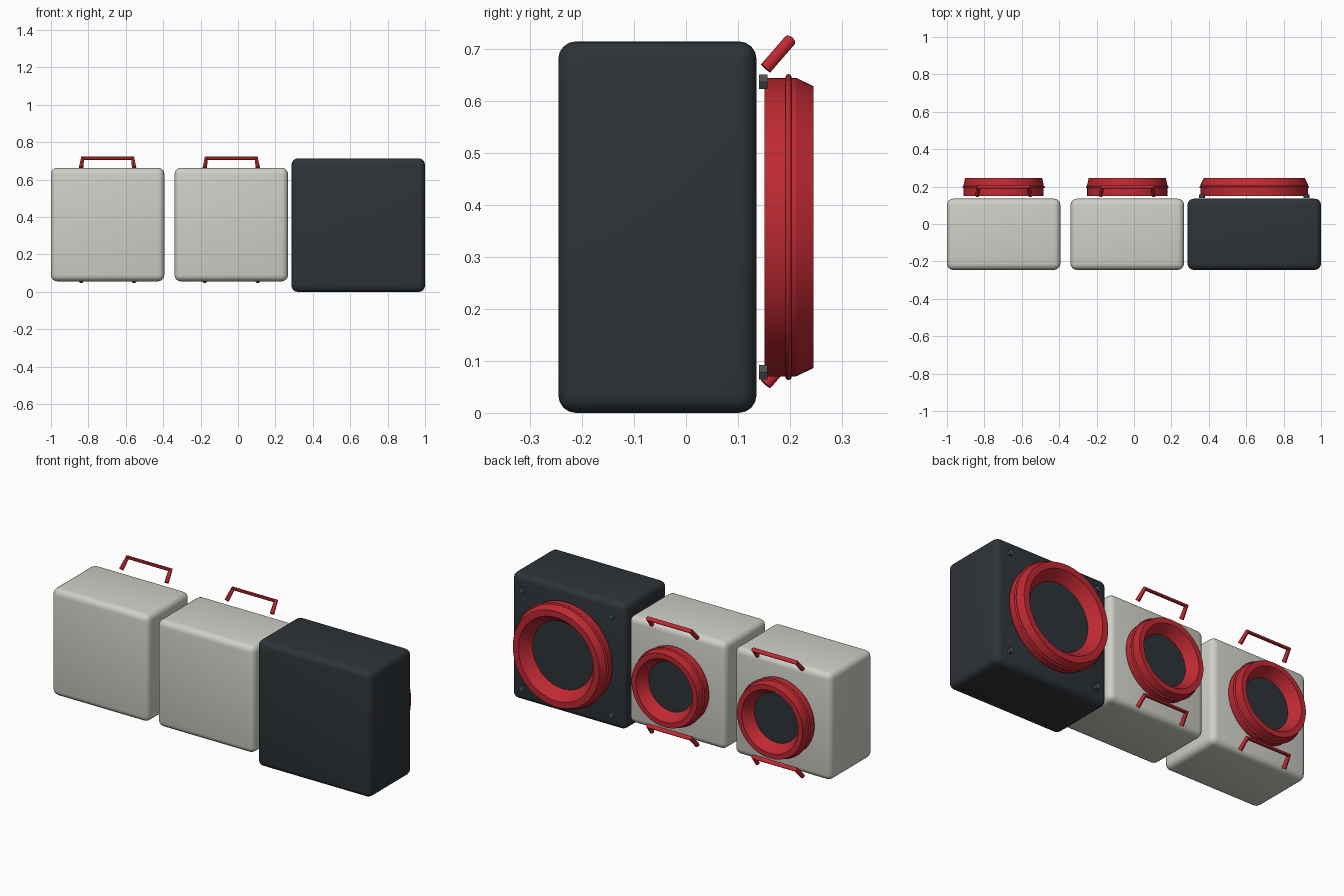
import bpy, bmesh
from math import cos, sin, tau, radians
from mathutils import Matrix

if "Cube" in bpy.data.objects:
    bpy.data.objects.remove(bpy.data.objects["Cube"])


def material(name, rgb):
    m = bpy.data.materials.new(name)
    m.diffuse_color = (*rgb, 1)
    m.use_nodes = True
    m.node_tree.nodes["Principled BSDF"].inputs["Base Color"].default_value = m.diffuse_color
    return m


RED = material("red", (0.52, 0.022, 0.032))
LIGHT = material("light_grey", (0.62, 0.63, 0.57))
DARK = material("dark_grey", (0.028, 0.034, 0.040))
STEEL = material("bolt_grey", (0.07, 0.08, 0.085))


def finish(name, bm, mat, angle=35):
    bmesh.ops.recalc_face_normals(bm, faces=bm.faces)
    me = bpy.data.meshes.new(name)
    bm.to_mesh(me)
    bm.free()
    ob = bpy.data.objects.new(name, me)
    bpy.context.collection.objects.link(ob)
    me.materials.append(mat)
    smooth(ob, angle)
    return ob


def smooth(ob, angle):
    bpy.ops.object.select_all(action='DESELECT')
    ob.select_set(True)
    bpy.context.view_layer.objects.active = ob
    bpy.ops.object.shade_smooth_by_angle(angle=radians(angle))


def box(name, x, z, size, mat):
    bm = bmesh.new()
    bmesh.ops.create_cube(bm, size=1, matrix=Matrix.Translation((x, -0.055, z))
                          @ Matrix.Diagonal((size, 0.381, size, 1)))
    bmesh.ops.bevel(bm, geom=bm.edges[:], offset=0.034, segments=4,
                    profile=0.5, affect='EDGES')
    return finish(name, bm, mat)


def lathe(name, x, z, profile, mat, n=64, closed=True, angle=20):
    """Spin (radius, y) points around a y-directed axis."""
    bm = bmesh.new()
    rings = [[bm.verts.new((x + r * cos(tau * i / n), y, z + r * sin(tau * i / n)))
              for i in range(n)] for r, y in profile]
    pairs = list(zip(rings, rings[1:]))
    if closed:
        pairs.append((rings[-1], rings[0]))
    else:
        bm.faces.new(rings[0])
        bm.faces.new(rings[-1])
    for a, b in pairs:
        for i in range(n):
            j = (i + 1) % n
            bm.faces.new((a[i], a[j], b[j], b[i]))
    return finish(name, bm, mat, angle)


def lamp(name, x, z, outer, rim, lip, inner):
    # flared ring, thin bead around it, dark face inside
    lathe(name + "_ring", x, z, [(inner, 0.151), (outer, 0.151), (outer, 0.211),
                                 (rim, 0.245), (lip, 0.245), (inner, 0.185)], RED)
    lathe(name + "_bead", x, z, [(outer + 0.001 + 0.006 * cos(tau * k / 10),
                                  0.197 + 0.006 * sin(tau * k / 10))
                                 for k in range(10)], RED, angle=60)
    lathe(name + "_face", x, z, [(inner + 0.002, 0.155), (inner + 0.002, 0.185)],
          DARK, closed=False)


def handle(name, x, z):
    cu = bpy.data.curves.new(name, 'CURVE')
    cu.dimensions = '3D'
    cu.bevel_depth = 0.012
    cu.bevel_resolution = 3
    cu.use_fill_caps = True
    sp = cu.splines.new('POLY')
    sp.points.add(3)
    pts = [(-0.142, 0.153, 0), (-0.134, 0.199, 0.053),
           (0.134, 0.199, 0.053), (0.142, 0.153, 0)]
    for p, (px, py, pz) in zip(sp.points, pts):
        p.co = (x + px, py, z + pz, 1)
    cu.materials.append(RED)
    ob = bpy.data.objects.new(name, cu)
    bpy.context.collection.objects.link(ob)
    bpy.ops.object.select_all(action='DESELECT')
    ob.select_set(True)
    bpy.context.view_layer.objects.active = ob
    bpy.ops.object.convert(target='MESH')
    smooth(bpy.context.object, 40)


# two light cabinets with handles above and below
for side, x in (("left", -0.697), ("middle", -0.036)):
    box(side + "_cabinet", x, 0.36, 0.607, LIGHT)
    lamp(side, x, 0.36, 0.214, 0.206, 0.177, 0.14)
    handle(side + "_upper_handle", x, 0.662)
    handle(side + "_lower_handle", x, 0.055)

# large dark cabinet with four hex bolts
X, Z = 0.643, 0.357
box("right_cabinet", X, Z, 0.714, DARK)
lamp("right", X, Z, 0.287, 0.271, 0.236, 0.19)
for i, (sx, sz) in enumerate(((-1, -1), (1, -1), (-1, 1), (1, 1))):
    lathe(f"bolt_{i + 1}", X + sx * 0.279, Z + sz * 0.279,
          [(0.016, 0.140), (0.016, 0.157)], STEEL, n=6, closed=False)
